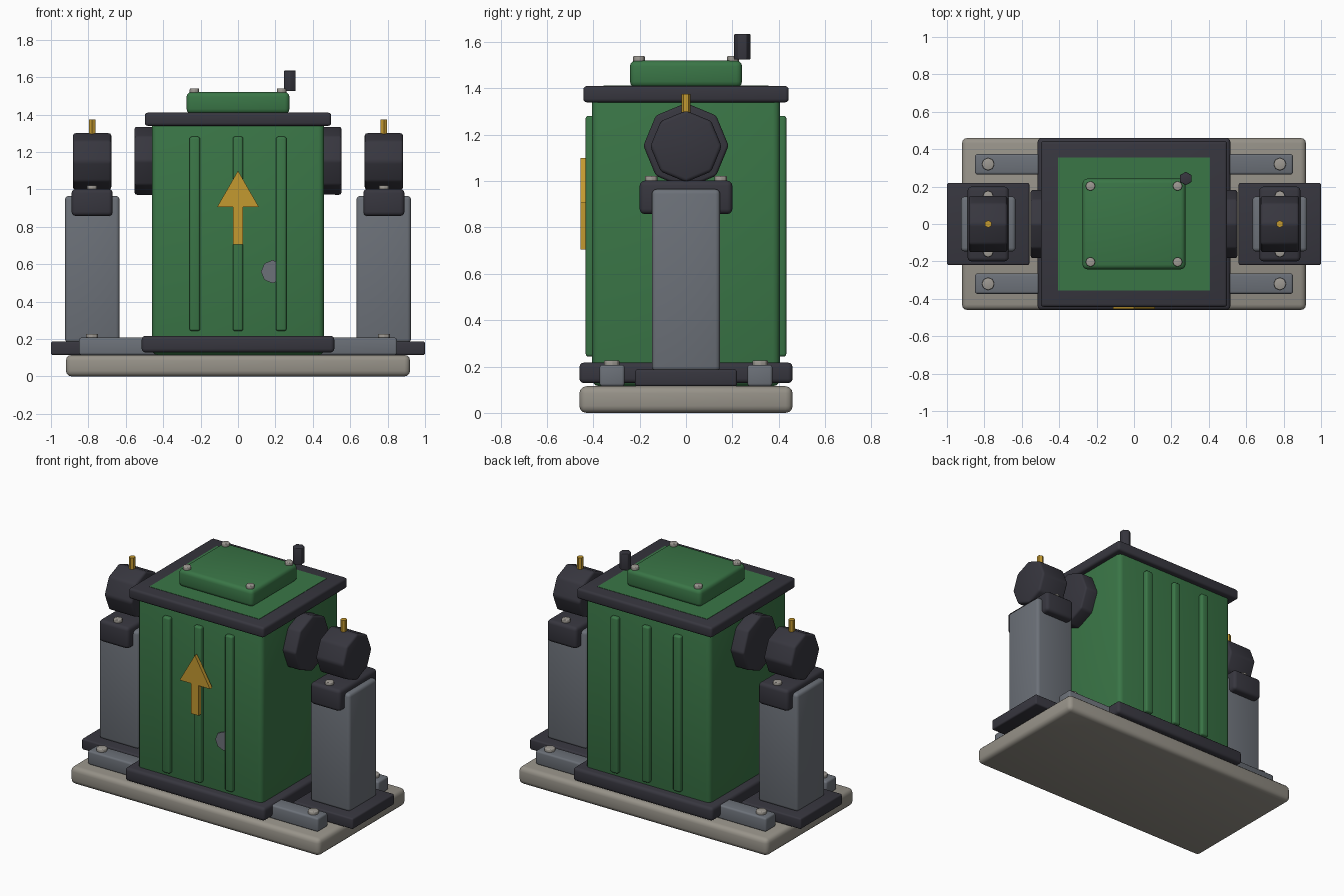
import bpy
import bmesh
from math import radians
from mathutils import Matrix

cube = bpy.data.objects.get("Cube")
if cube:
    bpy.data.objects.remove(cube, do_unlink=True)


def material(name, rgb):
    mat = bpy.data.materials.new(name)
    mat.use_nodes = True
    colour = (*rgb, 1)
    mat.diffuse_color = colour
    bsdf = next(n for n in mat.node_tree.nodes if n.type == "BSDF_PRINCIPLED")
    bsdf.inputs["Base Color"].default_value = colour
    return mat


GREEN = material("machine green", (0.042, 0.18, 0.062))
DARK = material("dark iron", (0.038, 0.037, 0.049))
STEEL = material("blue grey steel", (0.15, 0.165, 0.19))
STONE = material("concrete", (0.31, 0.29, 0.25))
BOLT = material("bolt metal", (0.34, 0.32, 0.29))
BRASS = material("brass", (0.55, 0.32, 0.03))


def finish(name, bm, mat, bevel=0):
    """Turn a bmesh into a bevelled, smoothly shaded object."""
    bmesh.ops.recalc_face_normals(bm, faces=bm.faces)
    mesh = bpy.data.meshes.new(name)
    bm.to_mesh(mesh)
    bm.free()
    mesh.materials.append(mat)
    obj = bpy.data.objects.new(name, mesh)
    bpy.context.collection.objects.link(obj)
    bpy.ops.object.select_all(action="DESELECT")
    obj.select_set(True)
    bpy.context.view_layer.objects.active = obj
    if bevel:
        mod = obj.modifiers.new("rounded edges", "BEVEL")
        mod.width = bevel
        mod.segments = 3
        mod.limit_method = "ANGLE"
        bpy.ops.object.modifier_apply(modifier=mod.name)
        bpy.ops.object.shade_smooth_by_angle(angle=radians(35))
    return obj


def box(name, x, y, z, mat, bevel=0):
    """Box given by its (low, high) range on each axis."""
    bm = bmesh.new()
    bmesh.ops.create_cube(bm, size=1)
    for v in bm.verts:
        v.co = [r[0] if c < 0 else r[1] for c, r in zip(v.co, (x, y, z))]
    return finish(name, bm, mat, bevel)


def slab(name, half_x, half_y, z, mat, bevel=0):
    return box(name, (-half_x, half_x), (-half_y, half_y), z, mat, bevel)


def cylinder(name, centre, radius, depth, sides, mat, axis="Z", bevel=0):
    bm = bmesh.new()
    turn = Matrix.Identity(4)
    if axis != "Z":
        turn = Matrix.Rotation(radians(90), 4, "Y" if axis == "X" else "X")
    bmesh.ops.create_cone(bm, cap_ends=True, segments=sides, radius1=radius,
                          radius2=radius, depth=depth,
                          matrix=Matrix.Translation(centre) @ turn)
    return finish(name, bm, mat, bevel)


# Base and main housing
slab("base_plate", 0.92, 0.46, (0, 0.115), STONE, 0.03)
slab("housing", 0.46, 0.405, (0.115, 1.38), GREEN, 0.03)
slab("lower_collar", 0.515, 0.46, (0.128, 0.217), DARK, 0.02)
slab("upper_collar", 0.498, 0.443, (1.34, 1.41), DARK, 0.015)
slab("top_panel", 0.405, 0.355, (1.405, 1.412), GREEN)

# Inspection lid with bolts and a knob
slab("lid", 0.275, 0.242, (1.405, 1.52), GREEN, 0.025)
for sx in (-1, 1):
    for sy in (-1, 1):
        cylinder("lid_bolt", (sx * 0.233, sy * 0.203, 1.525), 0.026, 0.03, 8, BOLT, bevel=0.005)
cylinder("lid_knob", (0.277, 0.243, 1.58), 0.036, 0.11, 6, DARK, bevel=0.004)

# Vertical ribs on front and back
for sy in (-1, 1):
    for x in (-0.231, 0, 0.231):
        y = sorted((sy * 0.39, sy * 0.433))
        box("housing_rib", (x - 0.028, x + 0.028), y, (0.243, 1.282), GREEN, 0.012)

# Flow arrow and round plug on the front
outline = [(-0.028, 0.705), (0.028, 0.705), (0.028, 0.905), (0.112, 0.905),
           (0, 1.1), (-0.112, 0.905), (-0.028, 0.905)]
bm = bmesh.new()
face = bm.faces.new([bm.verts.new((x, -0.43, z)) for x, z in outline])
front = bmesh.ops.extrude_face_region(bm, geom=[face])["geom"]
bmesh.ops.translate(bm, vec=(0, -0.025, 0),
                    verts=[g for g in front if isinstance(g, bmesh.types.BMVert)])
finish("flow_arrow", bm, BRASS)
cylinder("front_plug", (0.185, -0.405, 0.56), 0.062, 0.02, 8, STEEL, "Y")

# Mounting rails
for sy in (-1, 1):
    y = sorted((sy * 0.265, sy * 0.373))
    box("mounting_rail", (-0.85, 0.85), y, (0.115, 0.207), STEEL, 0.012)

# Matching bearing stands on both sides
for side, sx in (("right", -1), ("left", 1)):
    def span(a, b):
        return sorted((sx * a, sx * b))
    cx = sx * 0.78
    box(side + "_stand_foot", span(0.56, 1), (-0.22, 0.22), (0.115, 0.187), DARK, 0.01)
    box(side + "_stand_column", span(0.633, 0.925), (-0.147, 0.147), (0.18, 0.965), STEEL, 0.02)
    box(side + "_bearing_saddle", span(0.67, 0.89), (-0.2, 0.2), (0.858, 1.002), DARK, 0.022)
    cylinder(side + "_bearing", (cx, 0, 1.15), 0.154, 0.205, 8, DARK, "X", 0.015)
    cylinder(side + "_housing_hub", (sx * 0.49, 0, 1.153), 0.184, 0.125, 8, DARK, "X", 0.012)
    cylinder(side + "_grease_nipple", (cx, 0, 1.33), 0.02, 0.09, 6, BRASS)
    for sy in (-1, 1):
        cylinder(side + "_saddle_bolt", (cx, sy * 0.15, 1.007), 0.028, 0.03, 8, BOLT, bevel=0.005)
        cylinder(side + "_rail_bolt", (cx, sy * 0.32, 0.212), 0.034, 0.03, 8, BOLT, bevel=0.005)
